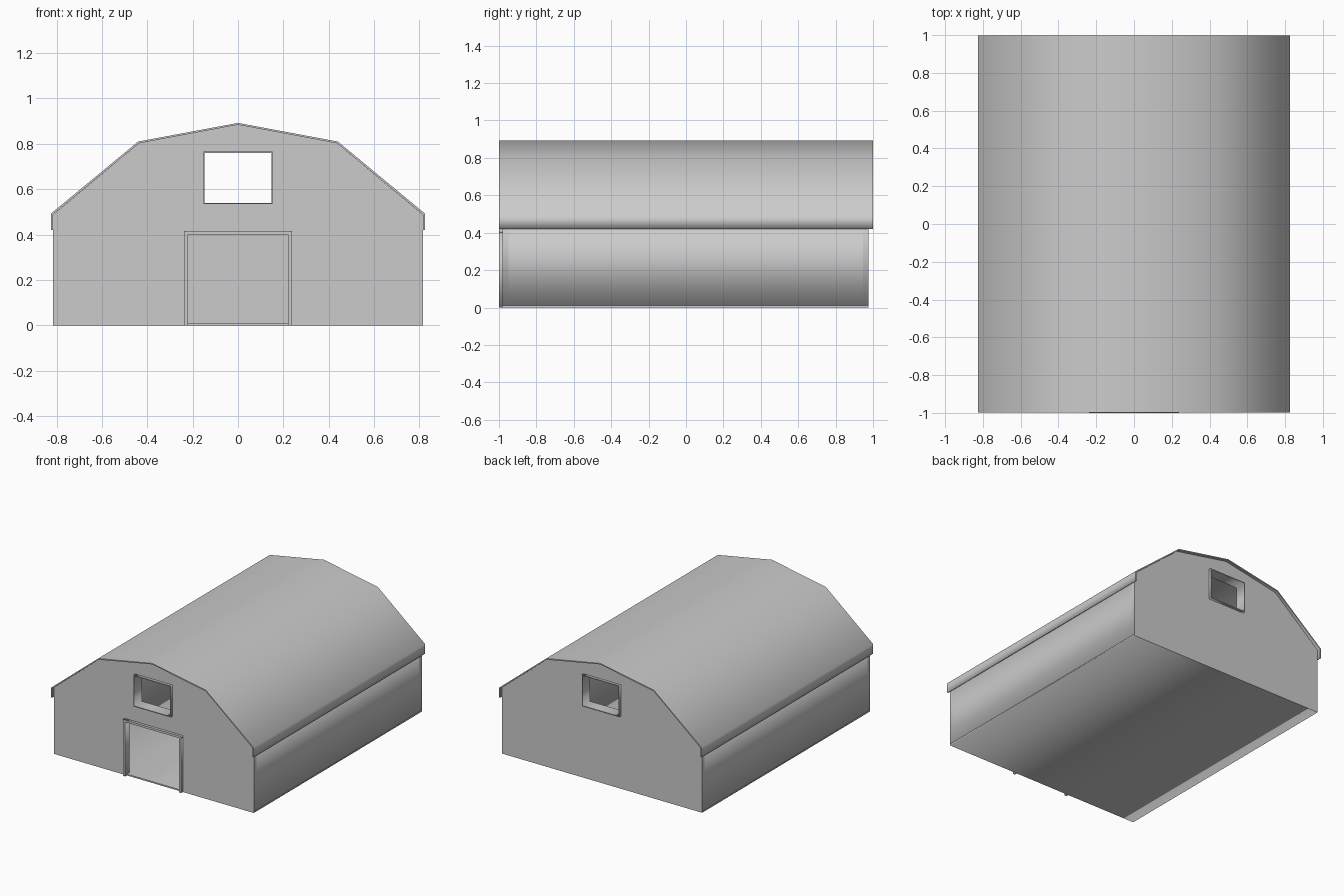
import bpy

cube = bpy.data.objects.get("Cube")
if cube:
    bpy.data.objects.remove(cube, do_unlink=True)

grey = bpy.data.materials.new("light_grey")
grey.use_nodes = True
GREY = (0.6, 0.6, 0.6, 1)
grey.diffuse_color = GREY
grey.node_tree.nodes["Principled BSDF"].inputs["Base Color"].default_value = GREY


def extrude_outline(name, loops, y0, y1):
    """Fill x-z outlines (later loops are holes) and extrude from y0 to y1."""
    curve = bpy.data.curves.new(name, "CURVE")
    curve.dimensions = "2D"
    curve.fill_mode = "BOTH"
    curve.extrude = (y1 - y0) / 2
    for loop in loops:
        spline = curve.splines.new("POLY")
        spline.points.add(len(loop) - 1)
        for point, (x, z) in zip(spline.points, loop):
            point.co = (x, z, 0, 1)
        spline.use_cyclic_u = True
    temp = bpy.data.objects.new(name + "_outline", curve)
    bpy.context.collection.objects.link(temp)
    bpy.context.view_layer.update()
    graph = bpy.context.evaluated_depsgraph_get()
    mesh = bpy.data.meshes.new_from_object(temp.evaluated_get(graph))
    bpy.data.objects.remove(temp, do_unlink=True)
    # Stand the outline upright and move it into place
    for v in mesh.vertices:
        x, z, depth = v.co
        v.co = (x, (y0 + y1) / 2 - depth, z)
    mesh.materials.clear()
    mesh.materials.append(grey)
    mesh.name = name
    obj = bpy.data.objects.new(name, mesh)
    bpy.context.collection.objects.link(obj)
    return obj


def rect(half, low, high):
    return [(-half, low), (half, low), (half, high), (-half, high)]


def box(name, x0, x1, y0, y1, z0, z1):
    return extrude_outline(name, [[(x0, z0), (x1, z0), (x1, z1), (x0, z1)]], y0, y1)


def mirrored(half):
    """Right half of an outline, eave to ridge, followed by its mirror."""
    return half + [(-x, z) for x, z in reversed(half[:-1])]


WALL_X, FRONT, BACK, WALL, FLOOR = 0.815, -0.98, 0.976, 0.03, 0.01

# Gambrel roof shell with short vertical eaves
outer = mirrored([(0.825, 0.42), (0.825, 0.492), (0.44, 0.81), (0, 0.892)])
inner = mirrored([(0.816, 0.42), (0.816, 0.488), (0.437, 0.802), (0, 0.884)])
extrude_outline("roof", [outer + inner[::-1]], -0.999, 0.999)

# Gable walls: the front one has a doorway notch, both have a window hole
gable_top = mirrored([(WALL_X, FLOOR), (WALL_X, 0.488), (0.437, 0.802), (0, 0.884)])
doorway = [(-0.237, FLOOR), (-0.237, 0.416), (0.237, 0.416), (0.237, FLOOR)]
window = rect(0.152, 0.534, 0.766)
extrude_outline("front_gable_wall", [gable_top + doorway, window], FRONT, FRONT + WALL)
extrude_outline("back_gable_wall", [gable_top, window], BACK - WALL, BACK)

# Floor slab and side walls
box("floor", -WALL_X, WALL_X, FRONT, BACK, 0, FLOOR)
for side, sign in (("left", 1), ("right", -1)):
    x0, x1 = sorted((sign * WALL_X, sign * (WALL_X - WALL)))
    box(side + "_wall", x0, x1, FRONT + WALL, BACK - WALL, FLOOR, 0.485)

# Door frame, standing proud of the front wall
for side, x0, x1 in (("left", 0.22, 0.237), ("right", -0.237, -0.22)):
    box(side + "_door_post", x0, x1, -1, FRONT, 0, 0.4)
    box(side + "_door_jamb", x0, x1, FRONT, FRONT + WALL, FLOOR, 0.4)
box("door_lintel", -0.237, 0.237, -1, FRONT + WALL, 0.4, 0.416)

# Deep, thin window frames at both ends
for end, y0, y1 in (("front", -1, -0.91), ("back", 0.91, 0.995)):
    extrude_outline(end + "_window_frame", [window, rect(0.147, 0.54, 0.76)], y0, y1)
